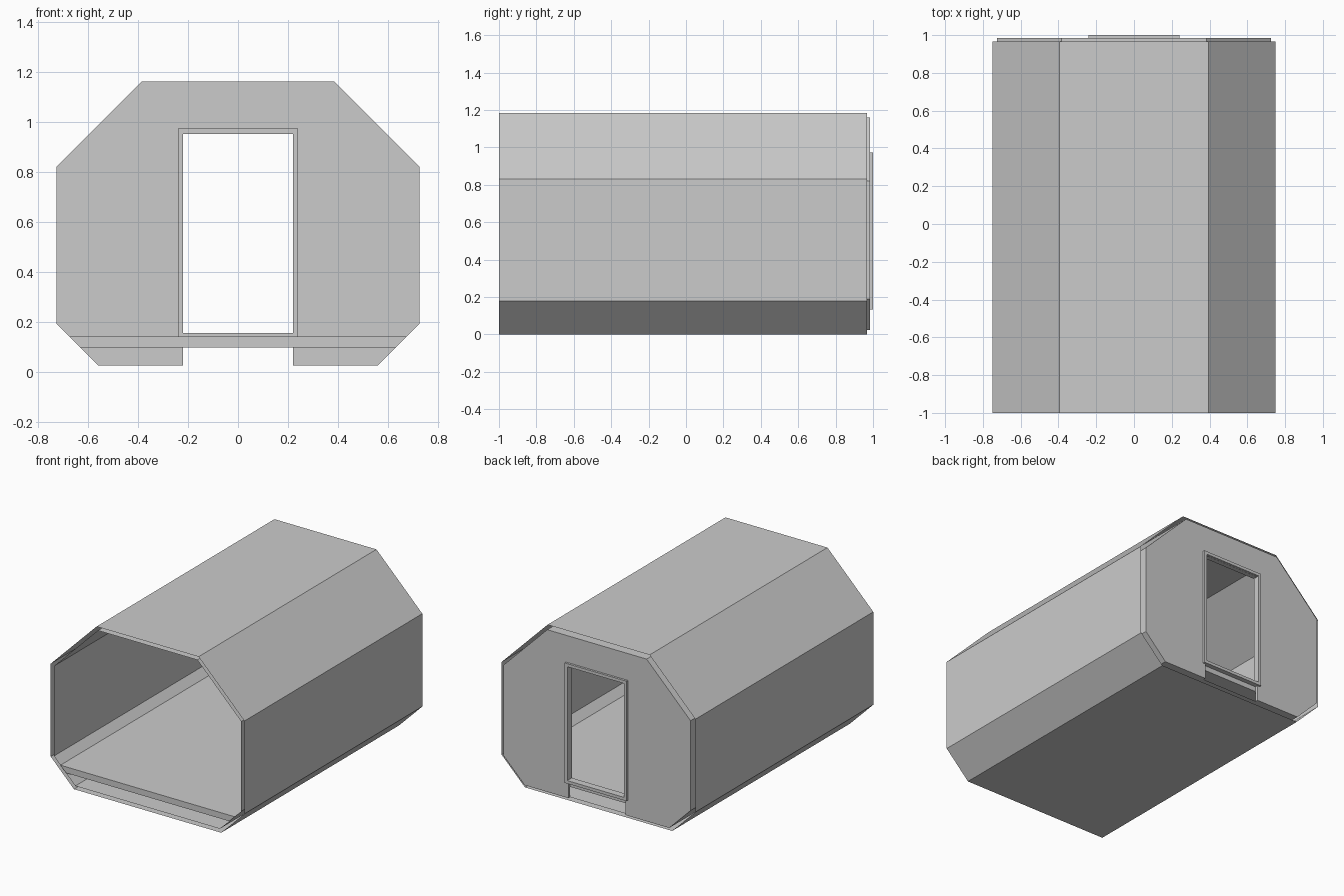
import bpy, bmesh, math

if "Cube" in bpy.data.objects:
    bpy.data.objects.remove(bpy.data.objects["Cube"])

WALL = 0.025
Y0, Y1 = -1.0, 0.967


def hull_profile(d):
    """Right half of the eight-sided section, inset by d, bottom to top."""
    k = d * math.tan(math.pi / 8)
    return [(0.57 - k, d), (0.75 - d, 0.18 + k),
            (0.75 - d, 0.83 - k), (0.395 - k, 1.185 - d)]


def mirrored(half):
    """Complete a right half profile with its mirror image."""
    return half + [(-x, z) for x, z in reversed(half)]


def make_object(name, bm):
    me = bpy.data.meshes.new(name)
    bm.to_mesh(me)
    bm.free()
    ob = bpy.data.objects.new(name, me)
    bpy.context.collection.objects.link(ob)
    return ob


def tube(bm, profile, y0, y1, inward=False):
    """Open-ended strip of quads along y."""
    a = [bm.verts.new((x, y0, z)) for x, z in profile]
    b = [bm.verts.new((x, y1, z)) for x, z in profile]
    n = len(profile)
    for i in range(n):
        j = (i + 1) % n
        q = [a[i], a[j], b[j], b[i]]
        bm.faces.new(q if inward else q[::-1])
    for f in bm.faces:
        f.normal_update()
    return a, b


def prism(name, profile, y0, y1):
    """Closed solid extruded along y."""
    bm = bmesh.new()
    a, b = tube(bm, profile, y0, y1)
    bm.faces.new(a)
    bm.faces.new(b[::-1])
    bmesh.ops.recalc_face_normals(bm, faces=bm.faces[:])
    return make_object(name, bm)


# Outer skin and inner lining, both open at the ends
for name, inset, inward in (("outer_hull", 0, False), ("inner_lining", WALL, True)):
    bm = bmesh.new()
    tube(bm, mirrored(hull_profile(inset)), Y0, Y1, inward)
    c = bm.faces[:] if bm.faces.ensure_lookup_table() is None else []
    # Make the bottom-to-top side face point the wanted way
    side = max(c, key=lambda f: f.calc_center_median().x)
    if (side.normal.x > 0) == inward:
        bmesh.ops.reverse_faces(bm, faces=c)
    make_object(name, bm)

# End wall with a doorway notch running down to its lower edge
door = [(0.22, 0.95), (0.22, WALL)]
prism("end_wall", mirrored(door + hull_profile(WALL)), Y1, 0.985)

# Floor slab fitted between the lower slanted walls
(px, pz) = hull_profile(WALL)[0]
prism("floor", mirrored([(px + 0.0975 - pz, 0.0975), (px + 0.14 - pz, 0.14)]), Y0, Y1)

# Door frame: rectangular ring standing proud of the wall on both sides
FX, FZ0, FZ1, T = 0.24, 0.133, 0.972, 0.021
outer = [(-FX, FZ0), (FX, FZ0), (FX, FZ1), (-FX, FZ1)]
inner = [(-FX + T, FZ0 + T), (FX - T, FZ0 + T), (FX - T, FZ1 - T), (-FX + T, FZ1 - T)]
bm = bmesh.new()
oa, ob_ = tube(bm, outer, 0.95, 1.0)
ia, ib = tube(bm, inner, 0.95, 1.0)
for i in range(4):
    j = (i + 1) % 4
    bm.faces.new([oa[i], oa[j], ia[j], ia[i]])
    bm.faces.new([ob_[i], ob_[j], ib[j], ib[i]])
bmesh.ops.recalc_face_normals(bm, faces=bm.faces[:])
make_object("door_frame", bm)
